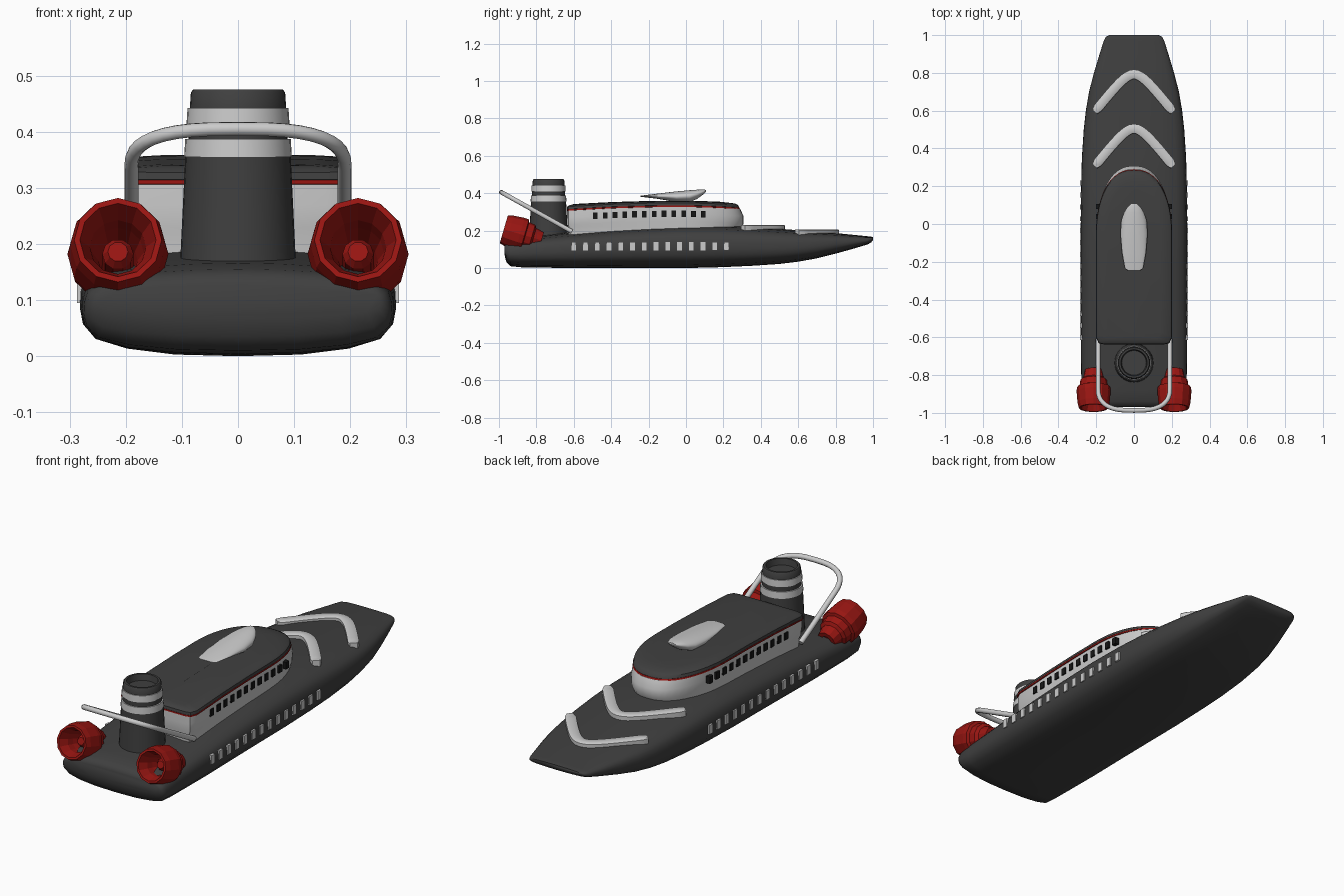
import bpy, bmesh, math
from mathutils import Vector

if "Cube" in bpy.data.objects:
    bpy.data.objects.remove(bpy.data.objects["Cube"])


def material(name, r, g, b):
    m = bpy.data.materials.new(name)
    m.diffuse_color = (r, g, b, 1)
    m.use_nodes = True
    m.node_tree.nodes["Principled BSDF"].inputs["Base Color"].default_value = m.diffuse_color
    return m


DARK = material("charcoal", 0.05, 0.05, 0.05)
RED = material("red", 0.32, 0.008, 0.006)
BLACK = material("black", 0.008, 0.008, 0.008)


def finish(name, bm, mat=None, angle=40):
    bmesh.ops.recalc_face_normals(bm, faces=bm.faces)
    me = bpy.data.meshes.new(name)
    bm.to_mesh(me)
    bm.free()
    ob = bpy.data.objects.new(name, me)
    bpy.context.collection.objects.link(ob)
    if mat:
        me.materials.append(mat)
    if angle:
        bpy.ops.object.select_all(action='DESELECT')
        ob.select_set(True)
        bpy.context.view_layer.objects.active = ob
        bpy.ops.object.shade_smooth_by_angle(angle=math.radians(angle))
    return ob


def loft(name, rings, mat=None, caps=True, loop=False, angle=40):
    """Skin a list of closed rings with equal point counts."""
    bm = bmesh.new()
    vs = [[bm.verts.new(p) for p in ring] for ring in rings]
    n = len(rings[0])
    pairs = list(zip(vs, vs[1:])) + ([(vs[-1], vs[0])] if loop else [])
    for a, b in pairs:
        for i in range(n):
            j = (i + 1) % n
            bm.faces.new((a[i], a[j], b[j], b[i]))
    if caps and not loop:
        bm.faces.new(vs[0])
        bm.faces.new(vs[-1])
    return finish(name, bm, mat, angle)


def circle(centre, axis, r, n):
    """Ring of n points about an axis lying in the yz plane."""
    u, v = Vector((1, 0, 0)), Vector(axis).cross(Vector((1, 0, 0)))
    return [Vector(centre) + r * (math.cos(t) * u + math.sin(t) * v)
            for t in (2 * math.pi * i / n for i in range(n))]


def boxes(name, places, size, mat=None):
    bm = bmesh.new()
    for p in places:
        vs = bmesh.ops.create_cube(bm, size=1)["verts"]
        bmesh.ops.scale(bm, vec=size, verts=vs)
        bmesh.ops.translate(bm, vec=p, verts=vs)
    return finish(name, bm, mat, 0)


# hull: (y, half width, bottom, top) with one shared cross-section
half = [(0, 0), (.4, .015), (.7, .07), (.9, .16), (.98, .3), (1, .45), (.995, .6),
        (.975, .72), (.92, .82), (.8, .9), (.55, .96), (.28, .99), (0, 1)]
section = half + [(-u, v) for u, v in half[-2:0:-1]]
stations = [(-.97, .255, .07, .125), (-.962, .268, .035, .143), (-.94, .275, .01, .155),
            (-.88, .278, .004, .166), (-.75, .28, .002, .178), (-.6, .282, 0, .192),
            (-.4, .282, 0, .21), (-.2, .282, 0, .222), (0, .282, 0, .23), (.2, .28, .005, .228),
            (.35, .276, .012, .22), (.5, .266, .022, .21), (.6, .255, .034, .202),
            (.7, .238, .052, .195), (.8, .212, .077, .187), (.9, .182, .105, .177),
            (.97, .16, .126, .17), (.99, .15, .137, .168), (1, .13, .15, .165)]
loft("hull", [[(u * w, y, b + v * (t - b)) for u, v in section]
              for y, w, b, t in stations], DARK, angle=50)
boxes("hull_windows", [(s * .272, -.6 + i * .0628, .117) for s in (-1, 1) for i in range(14)],
      (.03, .026, .044))


# superstructure: stacked deck outlines with rounded bow end and bent roof line
def bend(y):
    return -.02 * ((y + .05) / .58) ** 2 if y < -.05 else -.012 * ((y + .05) / .34) ** 2


def outline(w, yb, yf, z):
    pts = [(w * .8, yb), (w * .93, yb + .006), (w, yb + .035), (w, -.4), (w, -.2), (w, -.05)]
    for i in range(1, 12):
        a = math.pi / 2 * i / 12
        pts.append((w * math.cos(a) ** .85, -.05 + (yf + .05) * math.sin(a) ** .95))
    ring = pts + [(0, yf)] + [(-x, y) for x, y in pts[::-1]]
    return [(x, y, z + (bend(y) if z > .24 else 0)) for x, y in ring]


loft("cabin", [outline(.183, -.63, .275, .14), outline(.189, -.632, .297, .22),
               outline(.194, -.634, .308, .25), outline(.197, -.635, .308, .29),
               outline(.197, -.635, .29, .328)])
loft("cabin_stripe", [outline(.196, -.634, .288, .326), outline(.201, -.637, .289, .327),
                      outline(.201, -.637, .286, .334), outline(.19, -.634, .28, .335)], RED)
loft("cabin_roof", [outline(.195, -.634, .283, .332), outline(.201, -.637, .285, .335),
                    outline(.199, -.635, .278, .348), outline(.19, -.625, .262, .355),
                    outline(.14, -.61, .22, .358), outline(.002, -.6, .18, .36)], DARK)
boxes("cabin_windows", [(s * .19, y, .29 + bend(y)) for s in (-1, 1)
                        for y in (-.485 + i * .0525 for i in range(12))],
      (.024, .025, .034), BLACK)

# scoop-shaped dome on the roof: (y, half width, bottom, top)
scoop = [(-.247, .03, .383, .386), (-.235, .048, .38, .388), (-.15, .064, .37, .398),
         (-.05, .072, .352, .41), (.02, .067, .352, .416), (.06, .053, .37, .419),
         (.09, .035, .392, .42), (.108, .015, .408, .418)]
loft("roof_scoop", [[(w * math.cos(a), y, (b + t) / 2 + (t - b) / 2 * math.sin(a))
                     for a in (2 * math.pi * i / 24 for i in range(24))]
                    for y, w, b, t in scoop], angle=60)

# funnel: bands of (material, [(radius, z), ...])
bands = [("funnel_base", DARK, [(.104, .15), (.094, .355)]),
         ("funnel_lower_band", None, [(.096, .355), (.094, .387)]),
         ("funnel_groove", DARK, [(.088, .385), (.088, .412)]),
         ("funnel_upper_band", None, [(.092, .41), (.09, .442)]),
         ("funnel_rim", DARK, [(.086, .44), (.084, .47), (.08, .475), (.07, .475), (.065, .445)])]
for name, mat, prof in bands:
    loft(name, [circle((0, -.735, z), (0, 0, 1), r, 32) for r, z in prof], mat)

# foredeck chevrons: curved bands with flat tops
for name, y0, z in (("rear_chevron", .505, .231), ("front_chevron", .793, .206)):
    rings = []
    for i in range(-12, 13):
        u = i / 12
        x = .208 * u
        y = y0 - .2 * (math.sqrt(u * u + .09) - .3) / .744
        d = Vector((.208, -.2 / .744 * u / math.sqrt(u * u + .09), 0)).normalized()
        side = Vector((-d.y, d.x, 0)) * (.025 if abs(i) < 12 else .017)
        c = Vector((x, y, 0))
        rings.append([c + side + Vector((0, 0, z - .06)), c + side + Vector((0, 0, z - .004)),
                      c + side * .8 + Vector((0, 0, z)), c - side * .8 + Vector((0, 0, z)),
                      c - side + Vector((0, 0, z - .004)), c - side + Vector((0, 0, z - .06))])
    loft(name, rings)

# tilted arch tube behind the funnel
path = [(.19, -.61), (.19, -.75), (.19, -.87)]
path += [(.19 * math.cos(a) ** .7, -.87 - .117 * math.sin(a) ** .8)
         for a in (math.pi / 2 * i / 10 for i in range(1, 10))]
path += [(0, -.987)] + [(-x, y) for x, y in path[::-1]]
curve = bpy.data.curves.new("rear_arch", 'CURVE')
curve.dimensions = '3D'
curve.bevel_depth = .0125
curve.bevel_resolution = 3
curve.use_fill_caps = True
spline = curve.splines.new('POLY')
spline.points.add(len(path) - 1)
for p, (x, y) in zip(spline.points, path):
    p.co = (x, y, .195 + (-.61 - y) * .557, 1)
spline.use_smooth = True
bpy.context.collection.objects.link(bpy.data.objects.new("rear_arch", curve))

# twin faceted engines: (distance along axis, radius), hollow and closed in a loop
axis = Vector((0, .96, -.28)).normalized()
profile = [(0, .078), (.03, .085), (.09, .09), (.115, .088), (.12, .074), (.155, .07),
           (.165, .055), (.21, .045), (.21, .025), (.13, .035), (.08, .046), (.045, .05),
           (0, .068)]
hub = [(.075, .018), (.09, .028), (.2, .028)]
for side, s in (("left", -1), ("right", 1)):
    start = Vector((s * .214, -.974, .207))
    loft(side + "_engine", [circle(start + axis * t, axis, r, 12) for t, r in profile],
         RED, loop=True, angle=0)
    loft(side + "_engine_hub", [circle(start + axis * t, axis, r, 10) for t, r in hub],
         RED, angle=0)
